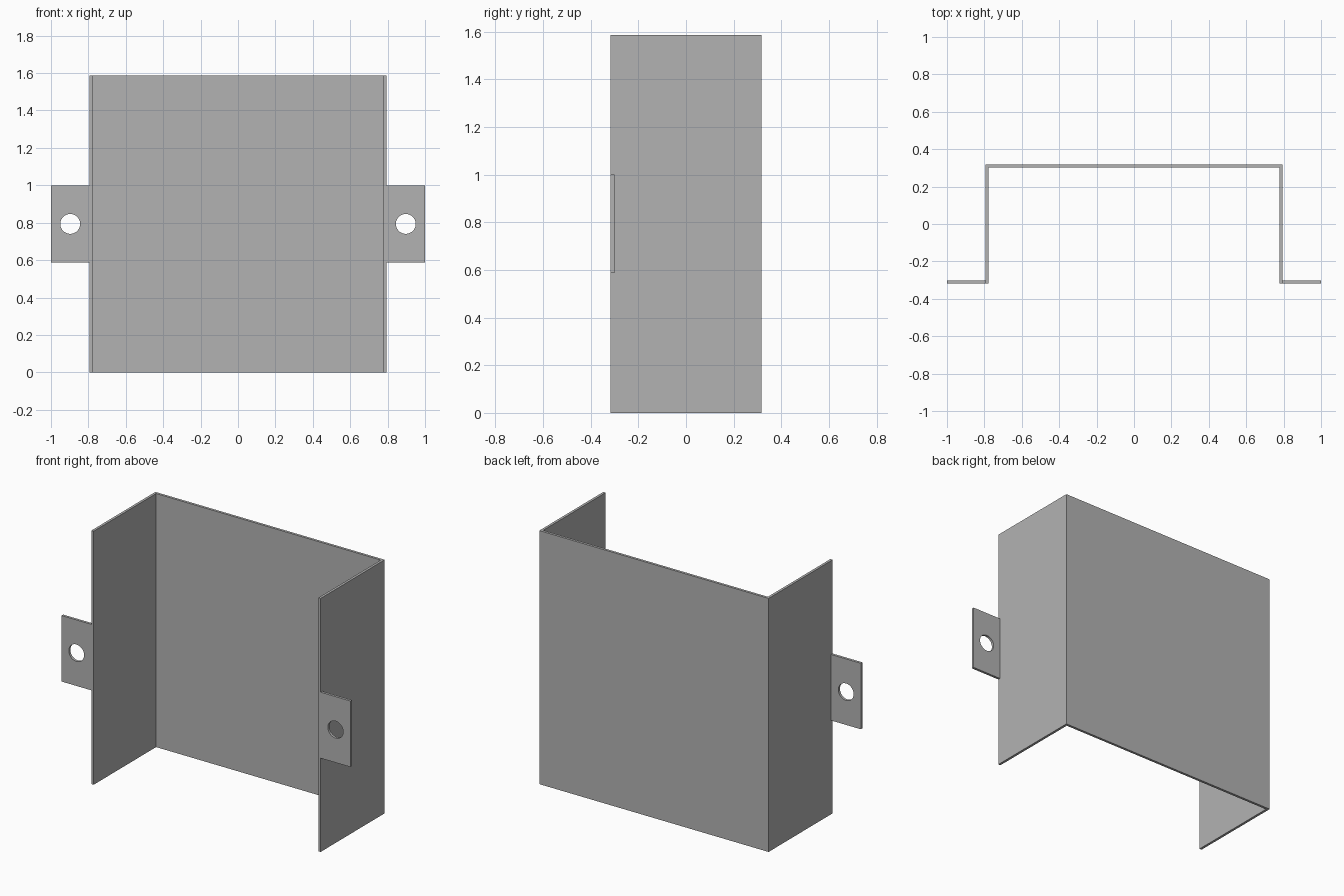
import bpy
import bmesh
import math

# Remove the default cube
cube = bpy.data.objects.get("Cube")
if cube:
    bpy.data.objects.remove(cube, do_unlink=True)

# Overall sizes
HALF_WIDTH = 0.794
HALF_DEPTH = 0.317
HEIGHT = 1.587
SHEET = 0.016
TAB_BOTTOM, TAB_TOP = 0.587, 1.0
HOLE_X, HOLE_RADIUS = 0.897, 0.053

steel = bpy.data.materials.new("grey sheet steel")
steel.use_nodes = True
grey = (0.45, 0.45, 0.45, 1)
steel.diffuse_color = grey
steel.node_tree.nodes["Principled BSDF"].inputs["Base Color"].default_value = grey


def extrude_profile(name, points, bottom, top):
    """Extrude a closed plan outline upwards into a solid."""
    bm = bmesh.new()
    face = bm.faces.new([bm.verts.new((x, y, bottom)) for x, y in points])
    result = bmesh.ops.extrude_face_region(bm, geom=[face])
    verts = [v for v in result["geom"] if isinstance(v, bmesh.types.BMVert)]
    bmesh.ops.translate(bm, vec=(0, 0, top - bottom), verts=verts)
    bmesh.ops.recalc_face_normals(bm, faces=bm.faces)
    mesh = bpy.data.meshes.new(name)
    bm.to_mesh(mesh)
    bm.free()
    obj = bpy.data.objects.new(name, mesh)
    obj.data.materials.append(steel)
    bpy.context.collection.objects.link(obj)
    return obj


# Folded U-shaped channel, open to the front
w, d, t = HALF_WIDTH, HALF_DEPTH, SHEET
half_outline = [(w - t, d - t), (w - t, -d), (w, -d), (w, d)]
mirrored = [(-x, y) for x, y in reversed(half_outline)]
extrude_profile("folded_channel", half_outline + mirrored, 0, HEIGHT)

# Mounting tabs with a drilled hole on each front edge
for side, label in ((1, "left"), (-1, "right")):
    outline = [(side * w, -d), (side, -d), (side, t - d), (side * w, t - d)]
    tab = extrude_profile(label + "_mounting_tab", outline, TAB_BOTTOM, TAB_TOP)

    bpy.ops.mesh.primitive_cylinder_add(
        vertices=48, radius=HOLE_RADIUS, depth=0.2,
        location=(side * HOLE_X, -d, (TAB_BOTTOM + TAB_TOP) / 2),
        rotation=(math.pi / 2, 0, 0))
    cutter = bpy.context.object
    cutter.name = label + "_hole_cutter"
    cutter.data.materials.append(steel)
    cutter.hide_render = True
    cutter.hide_viewport = True

    drill = tab.modifiers.new("drilled_hole", "BOOLEAN")
    drill.operation = "DIFFERENCE"
    drill.solver = "EXACT"
    drill.object = cutter
